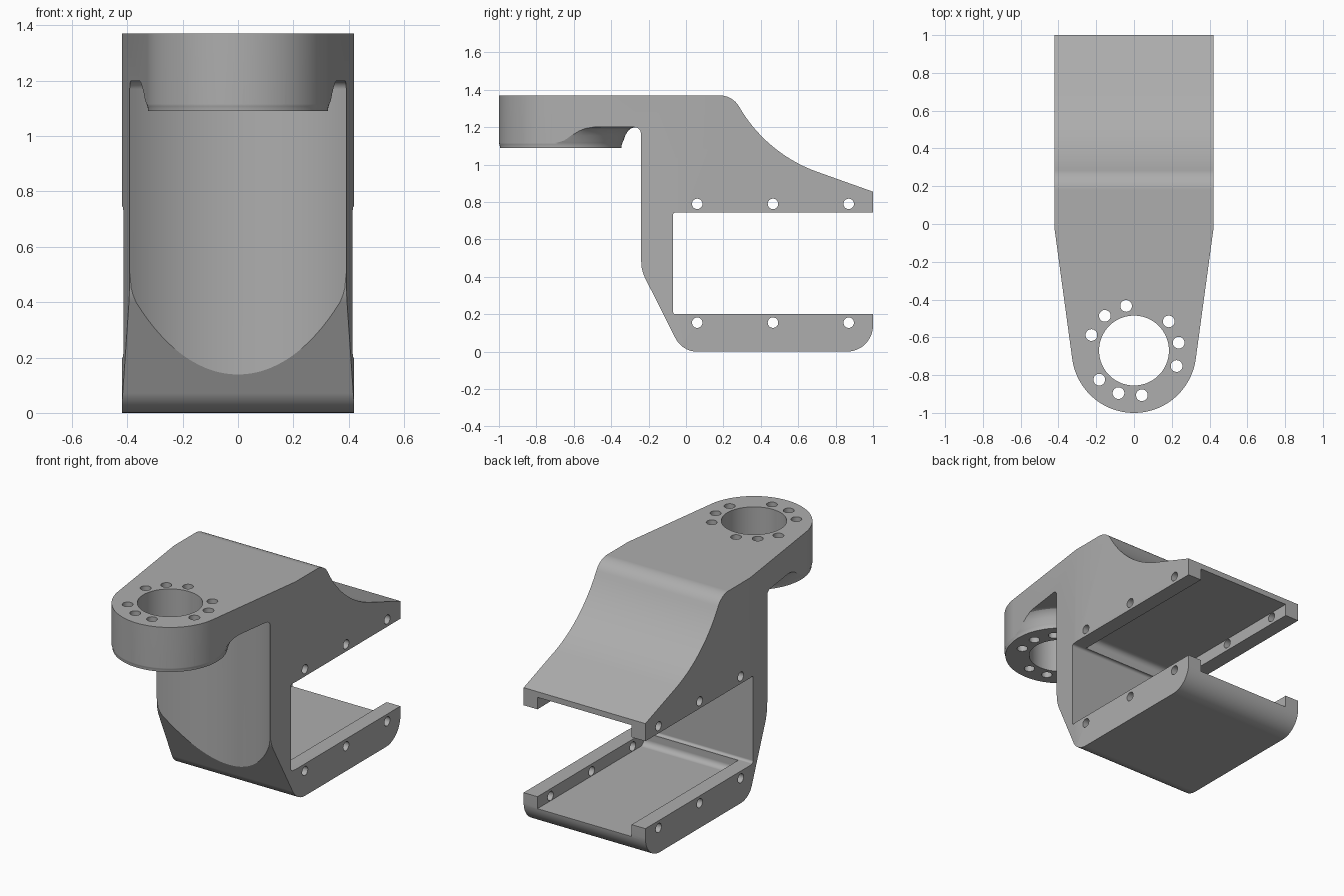
import bpy, bmesh
from math import sin, cos, radians, pi
from mathutils import Matrix, Vector

cube = bpy.data.objects.get("Cube")
if cube:
    bpy.data.objects.remove(cube, do_unlink=True)

metal = bpy.data.materials.new("grey metal")
metal.use_nodes = True
grey = (0.42, 0.42, 0.42, 1)
metal.diffuse_color = grey
metal.node_tree.nodes["Principled BSDF"].inputs["Base Color"].default_value = grey


def arc(a, b, r, start, end, n=12):
    """Points on an arc, angles in degrees."""
    angles = [radians(start + (end - start) * i / n) for i in range(n + 1)]
    return [(a + r * cos(t), b + r * sin(t)) for t in angles]


def make_object(name, bm):
    bmesh.ops.recalc_face_normals(bm, faces=bm.faces)
    mesh = bpy.data.meshes.new(name)
    bm.to_mesh(mesh)
    bm.free()
    mesh.materials.append(metal)
    ob = bpy.data.objects.new(name, mesh)
    bpy.context.collection.objects.link(ob)
    return ob


def prism(name, points, low, high, axis):
    """Extrude a closed outline along x (outline in yz) or z (outline in xy)."""
    bm = bmesh.new()
    place = (lambda p: (low, *p)) if axis == "x" else (lambda p: (*p, low))
    face = bm.faces.new([bm.verts.new(place(p)) for p in points])
    out = bmesh.ops.extrude_face_region(bm, geom=[face])
    move = Vector((high - low, 0, 0)) if axis == "x" else Vector((0, 0, high - low))
    bmesh.ops.translate(bm, vec=move, verts=[v for v in out["geom"] if isinstance(v, bmesh.types.BMVert)])
    return make_object(name, bm)


def cylinders(name, centres, radius, depth, axis, segments=32):
    bm = bmesh.new()
    turn = Matrix.Rotation(pi / 2, 4, "Y") if axis == "x" else Matrix()
    for c in centres:
        bmesh.ops.create_cone(bm, cap_ends=True, segments=segments, radius1=radius,
                              radius2=radius, depth=depth, matrix=Matrix.Translation(c) @ turn)
    return make_object(name, bm)


def combine(body, cutter, operation):
    """Apply a boolean and remove the cutter."""
    mod = body.modifiers.new("cut", "BOOLEAN")
    mod.operation, mod.object, mod.solver = operation, cutter, "EXACT"
    bpy.context.view_layer.update()
    result = bpy.data.meshes.new_from_object(body.evaluated_get(bpy.context.evaluated_depsgraph_get()))
    body.modifiers.clear()
    body.data = result
    bpy.data.objects.remove(cutter, do_unlink=True)


HUB_Y = -0.67

# Side outline: arm, swept back, upper jaw, lower jaw and sloped front
side = [(-1.1, 1.37)]
side += arc(0.18, 1.25, 0.12, 90, 30)
side += arc(0.968, 1.705, 0.79, 210, 251.5, 24)[1:]
side += [(1, 0.855), (1, 0.745)]
side += arc(-0.055, 0.73, 0.015, 90, 180, 5)
side += arc(-0.055, 0.215, 0.015, 180, 270, 5)
side += [(1, 0.2)]
side += arc(0.86, 0.14, 0.14, 0, -90)
side += arc(0.06, 0.13, 0.13, 270, 207)
side += [(-0.222, 0.4), (-0.231, 0.425), (-0.237, 0.45), (-0.241, 0.5), (-0.26, 0.6), (-0.26, 1.05), (-1.1, 1.05)]
body = prism("bracket_body", side, -0.5, 0.5, "x")

# Plan outline: straight jaws tapering to a round hub
plan = [(0.42, 1.1), (-0.42, 1.1), (-0.42, -0.03)]
plan += arc(0, HUB_Y, 0.33, 188, 352, 64)
plan += [(0.42, -0.03)]
combine(body, prism("plan_outline", plan, -0.5, 2, "z"), "INTERSECT")

# Round clearance around the hub, with a filleted groove under the arm
groove = [(0, -0.2), (0, 1.09), (0.325, 1.09)]
groove += arc(0.395, 1.09, 0.07, 180, 150, 4)[1:]
groove += [(0.345, 1.155), (0.36, 1.18), (0.376, 1.194), (0.395, 1.2)]
groove += arc(0.55, 1.17, 0.03, 90, 0, 8)
groove += [(0.58, -0.2), (0, -0.2)]
bm = bmesh.new()
ring = [bm.verts.new((r, HUB_Y, z)) for r, z in groove]
edges = [bm.edges.new(pair) for pair in zip(ring, ring[1:])]
bmesh.ops.spin(bm, geom=ring + edges, cent=(0, HUB_Y, 0), axis=(0, 0, 1), angle=2 * pi, steps=128)
bmesh.ops.remove_doubles(bm, verts=bm.verts, dist=0.0001)
bmesh.ops.dissolve_degenerate(bm, edges=bm.edges, dist=0.0001)
combine(body, make_object("clearance", bm), "DIFFERENCE")

# Recess between the side rails of both jaws
recess = [(1.1, 0.125), (1.1, 0.82)]
recess += arc(-0.015, 0.785, 0.035, 90, 180, 8)
recess += arc(-0.015, 0.16, 0.035, 180, 270, 8)
combine(body, prism("rail_recess", recess, -0.325, 0.325, "x"), "DIFFERENCE")

# Hub bore and three groups of three bolt holes
combine(body, cylinders("bore", [(0, HUB_Y, 1.2)], 0.185, 1, "z", 96), "DIFFERENCE")
bolts = [radians(group + step) for group in (100, 220, 340) for step in (0, 30, 60)]
bolt_points = [(0.24 * cos(t), HUB_Y + 0.24 * sin(t), 1.2) for t in bolts]
combine(body, cylinders("bolt_holes", bolt_points, 0.031, 1, "z"), "DIFFERENCE")

# Cross holes through the rails
cross = [(0, y, z) for y in (0.06, 0.465, 0.87) for z in (0.155, 0.79)]
combine(body, cylinders("cross_holes", cross, 0.028, 2, "x"), "DIFFERENCE")

# Smooth the curves and keep the machined edges crisp
bpy.ops.object.select_all(action="DESELECT")
body.select_set(True)
bpy.context.view_layer.objects.active = body
bpy.ops.object.shade_smooth_by_angle(angle=radians(20))
weighted = body.modifiers.new("even shading", "WEIGHTED_NORMAL")
weighted.keep_sharp = True
